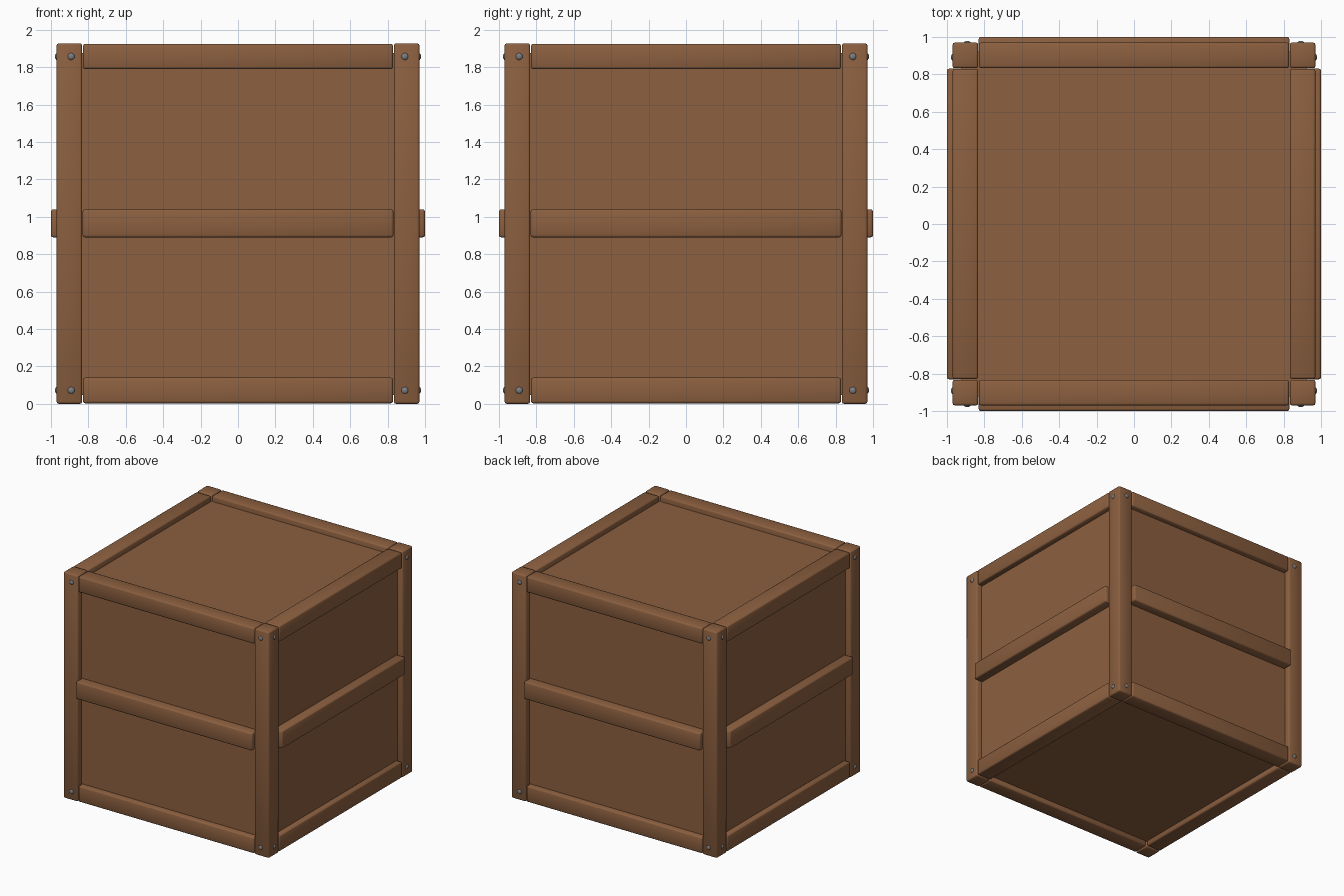
import bpy, math
from mathutils import Matrix, Vector

if "Cube" in bpy.data.objects:
    bpy.data.objects.remove(bpy.data.objects["Cube"])


def material(name, color):
    m = bpy.data.materials.new(name)
    m.diffuse_color = (*color, 1)
    m.use_nodes = True
    m.node_tree.nodes["Principled BSDF"].inputs["Base Color"].default_value = m.diffuse_color
    return m


WOOD = material("brown_wood", (0.26, 0.115, 0.05))
STEEL = material("grey_steel", (0.19, 0.21, 0.23))


def box(name, lo, hi, turn=0.0, bevel=0.012):
    """Box between two corners, turned about the z axis, with softened edges."""
    lo, hi = Vector(lo), Vector(hi)
    bpy.ops.mesh.primitive_cube_add(size=1)
    o = bpy.context.object
    o.name = name
    size = hi - lo
    o.data.transform(Matrix.Rotation(turn, 4, 'Z')
                     @ Matrix.Translation((lo + hi) / 2)
                     @ Matrix.Diagonal((*size, 1)))
    o.data.materials.append(WOOD)
    if bevel:
        mod = o.modifiers.new("soft_edges", 'BEVEL')
        mod.width = bevel
        mod.segments = 2
        for p in o.data.polygons:
            p.use_smooth = True
    return o


def bolt(x, z, turn):
    """Low domed bolt head on the front plane, turned about the z axis."""
    bpy.ops.mesh.primitive_uv_sphere_add(segments=16, ring_count=8, radius=1)
    o = bpy.context.object
    o.name = "bolt"
    o.data.transform(Matrix.Rotation(turn, 4, 'Z')
                     @ Matrix.Translation((x, -0.967, z))
                     @ Matrix.Diagonal((0.019, 0.012, 0.019, 1)))
    o.data.materials.append(STEEL)
    for p in o.data.polygons:
        p.use_smooth = True


# Recessed panels form one solid body
box("panels", (-0.922, -0.922, 0.048), (0.922, 0.922, 1.877), bevel=0)

for i in range(4):
    turn = i * math.pi / 2
    # Corner post
    box("corner_post", (-0.97, -0.97, 0), (-0.833, -0.833, 1.927), turn)
    # Bottom, middle and top rails
    box("bottom_rail", (-0.829, -0.97, 0.003), (0.829, -0.833, 0.14), turn)
    box("middle_rail", (-0.831, -1.0, 0.89), (0.831, -0.86, 1.04), turn)
    box("top_rail", (-0.829, -0.97, 1.79), (0.829, -0.833, 1.925), turn)
    # Bolts at the four corners of the face
    for x in (-0.892, 0.892):
        for z in (0.072, 1.857):
            bolt(x, z, turn)
